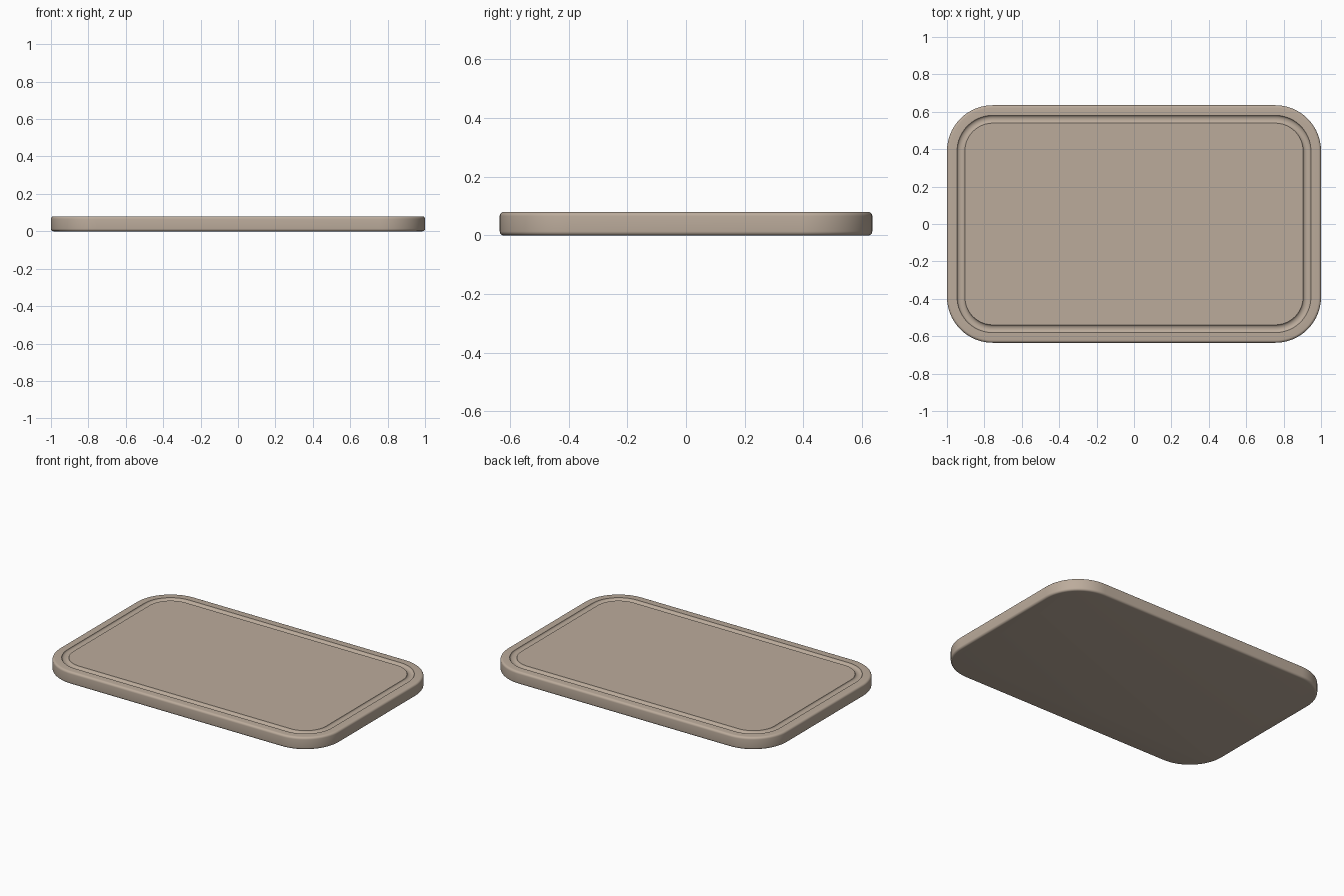
import bpy, bmesh, math

if "Cube" in bpy.data.objects:
    bpy.data.objects.remove(bpy.data.objects["Cube"])

HX, HY, R, H = 1.0, 0.635, 0.245, 0.08   # half sizes, corner radius, thickness
SEG = 20                                 # segments per corner


def outline(inset):
    """Rounded rectangle shrunk by inset, corners concentric."""
    r = R - inset
    pts = []
    for k, (sx, sy) in enumerate([(1, 1), (-1, 1), (-1, -1), (1, -1)]):
        for i in range(SEG + 1):
            a = math.pi / 2 * (k + i / SEG)
            pts.append((sx * (HX - R) + r * math.cos(a), sy * (HY - R) + r * math.sin(a)))
    return pts


# Cross-section (inset, z): rounded bottom edge, rounded top edge, juice groove
E = 0.014
arc = [math.pi / 2 * i / 5 for i in range(6)]
section = [(E - E * math.sin(a), E - E * math.cos(a)) for a in arc]
section += [(E - E * math.cos(a), H - E + E * math.sin(a)) for a in arc]
G0, GW, GD = 0.054, 0.042, 0.014
section += [(G0 + GW / 2 - GW / 2 * math.cos(math.pi * i / 10),
             H - GD * math.sin(math.pi * i / 10)) for i in range(11)]

# Board: skin the rings, cap bottom and top
bm = bmesh.new()
rings = [[bm.verts.new((x, y, z)) for x, y in outline(d)] for d, z in section]
for a, b in zip(rings, rings[1:]):
    n = len(a)
    for i in range(n):
        j = (i + 1) % n
        bm.faces.new((a[i], a[j], b[j], b[i]))
bm.faces.new(rings[0][::-1])
bm.faces.new(rings[-1])
bmesh.ops.recalc_face_normals(bm, faces=bm.faces)
mesh = bpy.data.meshes.new("cutting_board")
bm.to_mesh(mesh)
bm.free()

board = bpy.data.objects.new("cutting_board", mesh)
bpy.context.collection.objects.link(board)
mat = bpy.data.materials.new("pale wood")
mat.diffuse_color = (0.50, 0.41, 0.33, 1)
mat.use_nodes = True
mat.node_tree.nodes["Principled BSDF"].inputs["Base Color"].default_value = mat.diffuse_color
mesh.materials.append(mat)

bpy.context.view_layer.objects.active = board
board.select_set(True)
bpy.ops.object.shade_smooth_by_angle(angle=math.radians(35))
